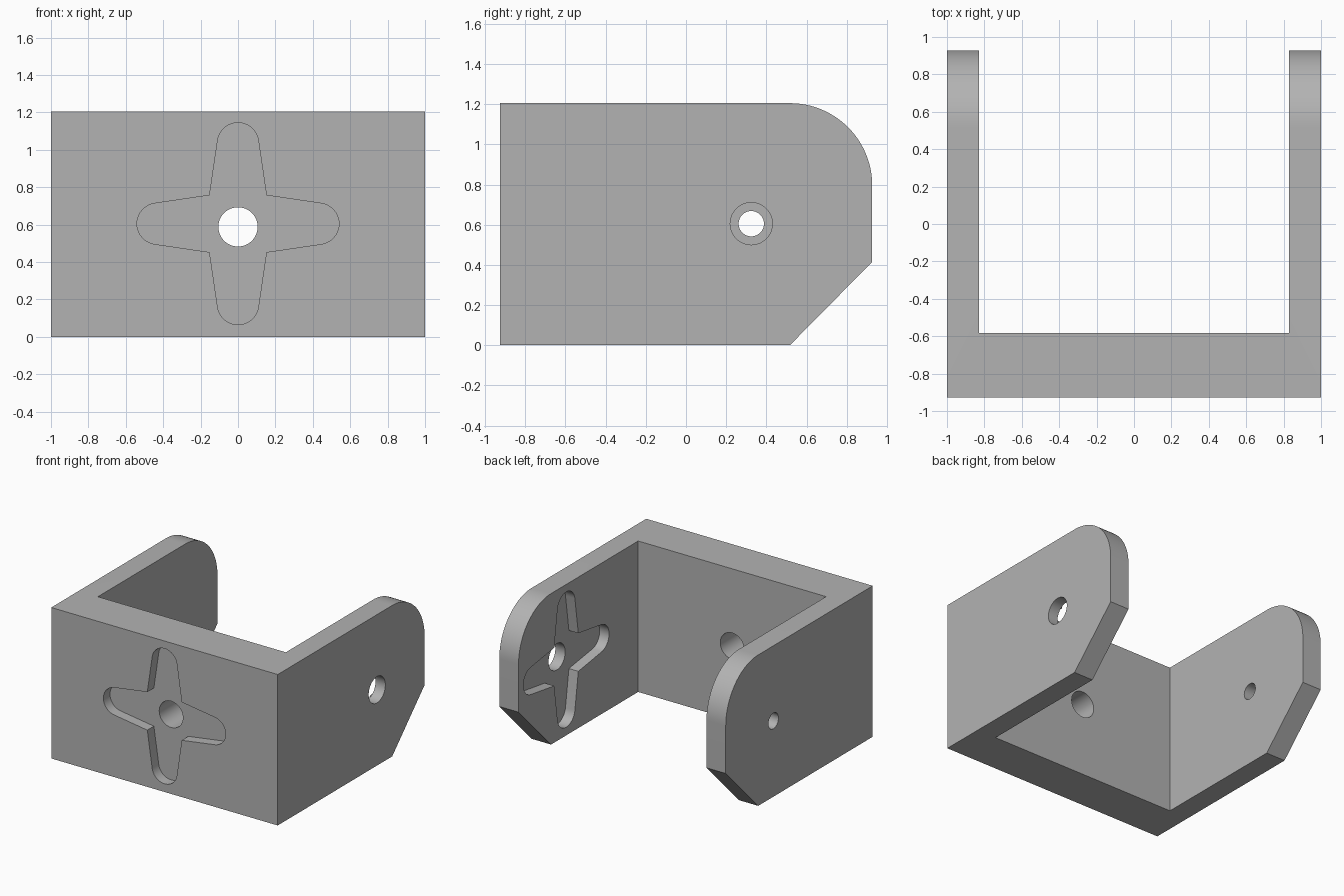
import bpy, bmesh, math
from mathutils import Matrix, Vector

cube = bpy.data.objects.get("Cube")
if cube:
    bpy.data.objects.remove(cube, do_unlink=True)

HALF_X, HALF_Y, HEIGHT = 1.0, 0.927, 1.205
ARM_T, INNER_Y = 0.17, -0.582
MID_Z = 0.605
HOLE_Y = 0.325

grey = bpy.data.materials.new("plain_grey")
grey.use_nodes = True
colour = (0.45, 0.45, 0.45, 1)
grey.diffuse_color = colour
grey.node_tree.nodes["Principled BSDF"].inputs["Base Color"].default_value = colour

# Axis frames: (u, v, extrusion) mapped to world directions
SIDE = Matrix(((0, 0, 1), (1, 0, 0), (0, 1, 0)))    # u=y, v=z, depth along x
FRONT = Matrix(((1, 0, 0), (0, 0, 1), (0, 1, 0)))   # u=x, v=z, depth along y
PLAN = Matrix.Identity(3)                           # u=x, v=y, depth along z


def prism(name, outline, start, end, frame):
    """Extrude a closed 2D outline between two depths."""
    bm = bmesh.new()
    face = bm.faces.new([bm.verts.new(frame @ Vector((u, v, start))) for u, v in outline])
    ext = bmesh.ops.extrude_face_region(bm, geom=[face])["geom"]
    moved = [g for g in ext if isinstance(g, bmesh.types.BMVert)]
    bmesh.ops.translate(bm, verts=moved, vec=frame @ Vector((0, 0, end - start)))
    bmesh.ops.recalc_face_normals(bm, faces=bm.faces)
    mesh = bpy.data.meshes.new(name)
    bm.to_mesh(mesh)
    bm.free()
    mesh.materials.append(grey)
    obj = bpy.data.objects.new(name, mesh)
    bpy.context.collection.objects.link(obj)
    return obj


def arc(cu, cv, r, a0, a1, n):
    angles = [math.radians(a0 + (a1 - a0) * i / n) for i in range(n + 1)]
    return [(cu + r * math.cos(a), cv + r * math.sin(a)) for a in angles]


def circle(cu, cv, r):
    return arc(cu, cv, r, 0, 360, 48)[:-1]


def cross(cu, cv):
    """Four tapered arms with round tips."""
    arm = [(0.152, 0.152)] + arc(0, 0.43, 0.11, 8.7, 171.3, 20)
    points = []
    for k in range(4):
        turn = Matrix.Rotation(k * math.pi / 2, 2)
        points += [turn @ Vector(p) for p in arm]
    return [(cu + p.x, cv + p.y) for p in points]


def rect(u0, u1, v0, v1):
    return [(u0, v0), (u1, v0), (u1, v1), (u0, v1)]


# Bracket body: side profile with lower chamfer and rounded upper corner
profile = [(-HALF_Y, 0), (0.517, 0), (HALF_Y, 0.415)]
profile += arc(HALF_Y - 0.41, HEIGHT - 0.41, 0.41, 0, 90, 24) + [(-HALF_Y, HEIGHT)]
body = prism("bracket", profile, -HALF_X, HALF_X, SIDE)

# Cutters: channel, servo-horn style pockets, and through holes
inner = HALF_X - ARM_T
cutters = [
    prism("channel_cutter", rect(-inner, inner, INNER_Y, 1.5), -0.5, 1.7, PLAN),
    prism("front_pocket_cutter", cross(0, MID_Z), -1.2, -HALF_Y + 0.083, FRONT),
    prism("arm_pocket_cutter", cross(HOLE_Y, MID_Z), 0.5, inner + 0.083, SIDE),
    prism("front_hole_cutter", circle(0, 0.588, 0.105), -1.3, -0.3, FRONT),
    prism("left_hole_cutter", circle(HOLE_Y, MID_Z, 0.105), 0.4, 1.3, SIDE),
    prism("right_hole_cutter", circle(HOLE_Y, MID_Z, 0.063), -1.3, -0.4, SIDE),
]

bpy.ops.object.select_all(action="DESELECT")
body.select_set(True)
bpy.context.view_layer.objects.active = body
for cutter in cutters:
    cutter.hide_render = True
    mod = body.modifiers.new(cutter.name, "BOOLEAN")
    mod.operation = "DIFFERENCE"
    mod.solver = "EXACT"
    mod.object = cutter
    bpy.ops.object.modifier_apply(modifier=mod.name)
    bpy.data.objects.remove(cutter, do_unlink=True)

bpy.ops.object.shade_smooth_by_angle(angle=math.radians(25))
